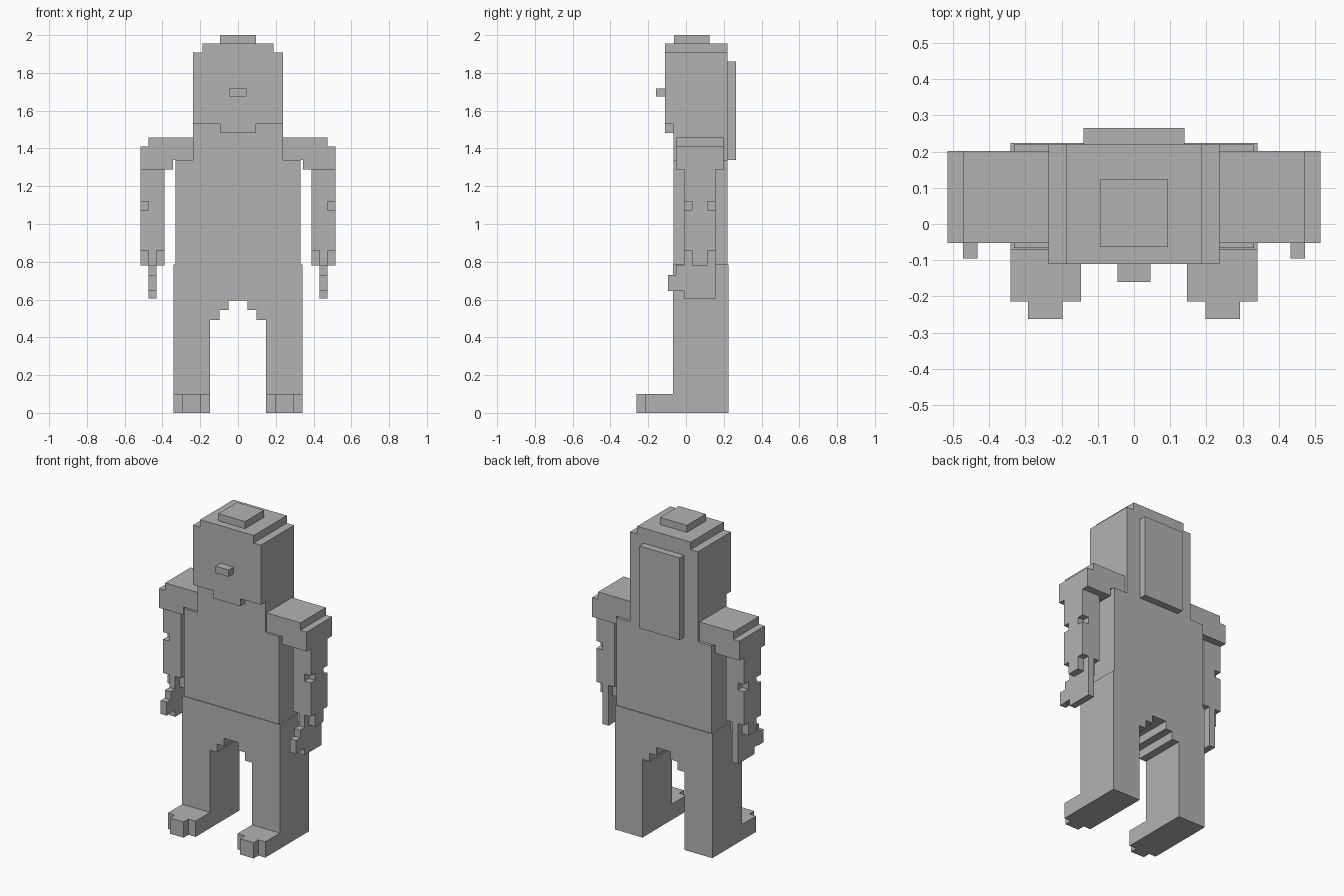
import bpy, bmesh, math
from itertools import product

if "Cube" in bpy.data.objects:
    bpy.data.objects.remove(bpy.data.objects["Cube"])

grey = bpy.data.materials.new("grey")
grey.diffuse_color = (0.45, 0.45, 0.45, 1)
grey.use_nodes = True
grey.node_tree.nodes["Principled BSDF"].inputs["Base Color"].default_value = grey.diffuse_color


def solid(name, boxes, cuts=(), side=1):
    """Merge boxes (x0, x1, y0, y1, z0, z1) into one clean blocky shell, minus the cuts."""
    every = list(boxes) + list(cuts)
    axes = [sorted({b[2 * a + k] for b in every for k in (0, 1)}) for a in range(3)]

    def inside(cell, b):
        return all(b[2 * a] <= axes[a][cell[a]] and axes[a][cell[a] + 1] <= b[2 * a + 1]
                   for a in range(3))

    cells = {c for c in product(*(range(len(ax) - 1) for ax in axes))
             if any(inside(c, b) for b in boxes) and not any(inside(c, b) for b in cuts)}
    bm = bmesh.new()
    verts = {}

    def vert(idx):
        if idx not in verts:
            x, y, z = (axes[a][idx[a]] for a in range(3))
            verts[idx] = bm.verts.new((x * side, y, z))
        return verts[idx]

    # Only faces between a filled and an empty cell are kept
    for c in cells:
        for a, step in product(range(3), (-1, 1)):
            near = list(c)
            near[a] += step
            if tuple(near) in cells:
                continue
            u, v = (a + 1) % 3, (a + 2) % 3
            ring = []
            for du, dv in ((0, 0), (1, 0), (1, 1), (0, 1)):
                p = list(c)
                p[a] += step > 0
                p[u] += du
                p[v] += dv
                ring.append(vert(tuple(p)))
            bm.faces.new(ring if step * side > 0 else ring[::-1])
    bmesh.ops.dissolve_limit(bm, angle_limit=math.radians(1),
                             verts=bm.verts[:], edges=bm.edges[:])
    me = bpy.data.meshes.new(name)
    bm.to_mesh(me)
    bm.free()
    me.materials.append(grey)
    ob = bpy.data.objects.new(name, me)
    bpy.context.collection.objects.link(ob)
    return ob


# Head with stepped crown, chin, nose and the plate down the back
solid("head", [
    (-0.237, 0.237, -0.11, 0.22, 1.53, 1.907),
    (-0.187, 0.187, -0.11, 0.22, 1.907, 1.955),
    (-0.094, 0.094, -0.063, 0.125, 1.955, 2.0),
    (-0.094, 0.094, -0.11, -0.066, 1.483, 1.53),
    (-0.046, 0.046, -0.16, -0.11, 1.675, 1.718),
    (-0.14, 0.14, 0.22, 0.265, 1.34, 1.86),
    # Neck and torso
    (-0.237, 0.237, -0.066, 0.22, 1.338, 1.53),
    (-0.332, 0.332, -0.066, 0.22, 0.785, 1.338)])

# Hips, legs and feet, with a stepped arch between the legs
hips = [(-0.341, 0.341, -0.07, 0.224, 0.595, 0.785)]
for s in (-1, 1):
    for x0, x1, y0, y1, z0, z1 in (
            (0.147, 0.341, -0.07, 0.224, 0.0, 0.595),
            (0.098, 0.147, -0.07, 0.224, 0.493, 0.595),
            (0.05, 0.098, -0.07, 0.224, 0.545, 0.595),
            (0.147, 0.341, -0.214, -0.07, 0.0, 0.1),
            (0.197, 0.293, -0.262, -0.214, 0.0, 0.1)):
        a, b = sorted((s * x0, s * x1))
        hips.append((a, b, y0, y1, z0, z1))
solid("hips_and_legs", hips)

for side, label in ((-1, "left"), (1, "right")):
    # Stepped shoulder block
    shoulder = [(0.237, 0.473, -0.052, 0.202, 1.338, 1.457),
                (0.345, 0.516, -0.052, 0.202, 1.288, 1.41)]
    # Arm with a cross-shaped wrist, flat hand and thumb
    arm = [(0.39, 0.516, -0.01, 0.157, 0.86, 1.288),
           (0.39, 0.516, 0.032, 0.115, 0.78, 0.86),
           (0.432, 0.473, -0.01, 0.157, 0.605, 0.86),
           (0.432, 0.473, -0.053, -0.01, 0.648, 0.78),
           (0.432, 0.473, -0.096, -0.053, 0.645, 0.73)]
    # Elbow notches on the outer corners
    notches = [(0.473, 0.516, y, y + 0.042, 1.073, 1.118) for y in (-0.01, 0.115)]
    solid(label + "_arm", shoulder + arm, notches, side)
